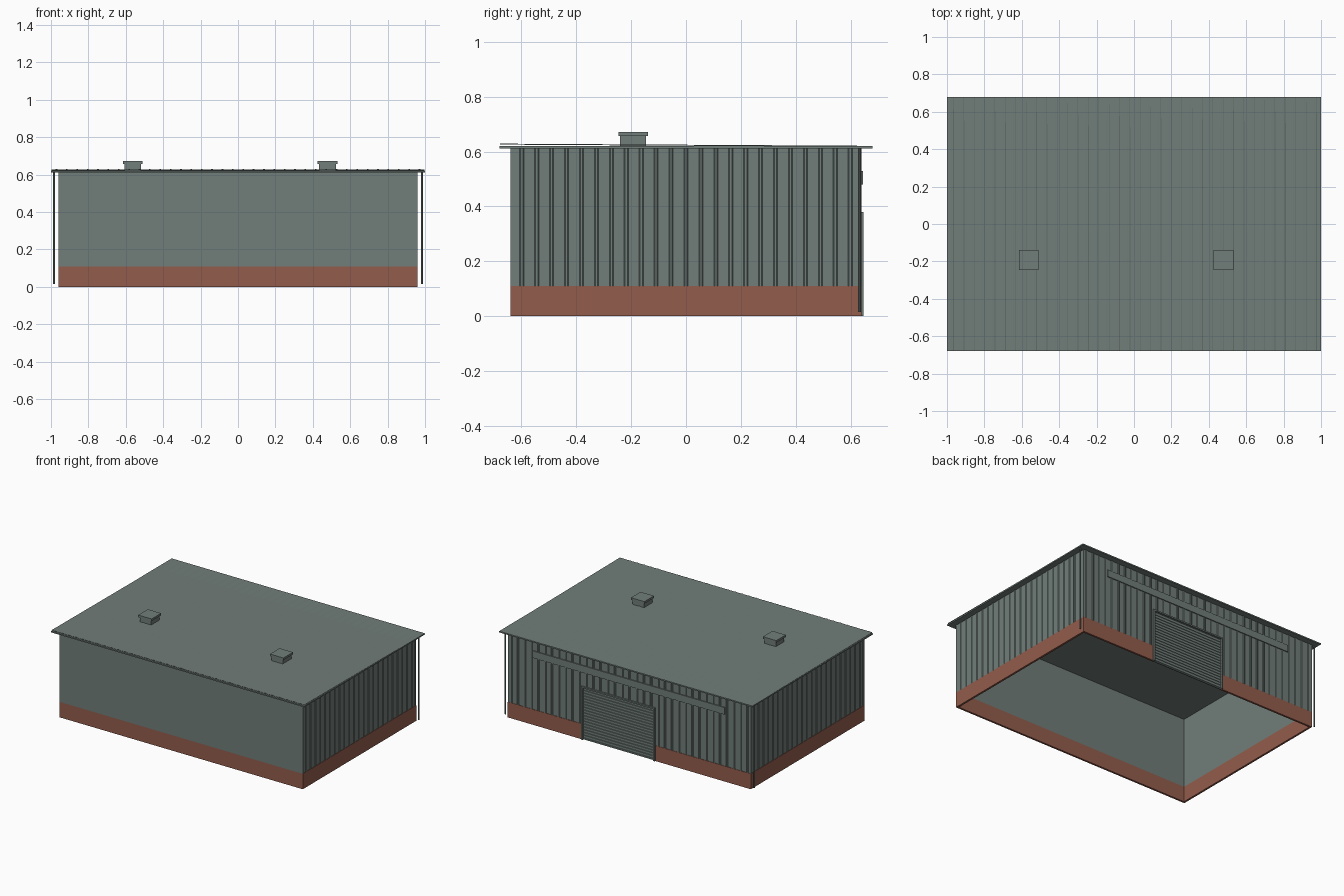
import bpy, math
from mathutils import Vector

if "Cube" in bpy.data.objects:
    bpy.data.objects.remove(bpy.data.objects["Cube"])


def material(name, rgb):
    m = bpy.data.materials.new(name)
    m.diffuse_color = (*rgb, 1)
    m.use_nodes = True
    m.node_tree.nodes["Principled BSDF"].inputs["Base Color"].default_value = m.diffuse_color
    return m


STEEL = material("grey_green_steel", (0.165, 0.207, 0.193))
BRICK = material("red_brick", (0.290, 0.107, 0.071))


def prism(name, ring, sweep, mat):
    """Extrude a closed ring of points along the sweep vector."""
    n = len(ring)
    sweep = Vector(sweep)
    verts = [Vector(p) for p in ring] + [Vector(p) + sweep for p in ring]
    faces = [(i, (i + 1) % n, n + (i + 1) % n, n + i) for i in range(n)]
    faces += [tuple(reversed(range(n))), tuple(range(n, 2 * n))]
    me = bpy.data.meshes.new(name)
    me.from_pydata(verts, [], faces)
    me.materials.append(mat)
    ob = bpy.data.objects.new(name, me)
    bpy.context.collection.objects.link(ob)
    # consistent outward normals
    import bmesh
    bm = bmesh.new()
    bm.from_mesh(me)
    bmesh.ops.recalc_face_normals(bm, faces=bm.faces)
    bm.to_mesh(me)
    bm.free()
    return ob


def box(name, x0, x1, y0, y1, z0, z1, mat=STEEL):
    ring = [(x0, y0, z0), (x1, y0, z0), (x1, y1, z0), (x0, y1, z0)]
    return prism(name, ring, (0, 0, z1 - z0), mat)


def ribbed(name, start, end, out, sweep, thick, depth=0.003, pitch=0.055, mat=STEEL):
    """Trapezoid-ribbed sheet: profile from start to end, ribs along 'out'."""
    a, b, out = Vector(start), Vector(end), Vector(out)
    length = (b - a).length
    d = (b - a) / length
    count = max(1, round(length / pitch))
    p = length / count
    ring = [a - out * depth]
    for i in range(count):
        for t, h in ((0.36, -depth), (0.43, 0), (0.57, 0), (0.64, -depth)):
            ring.append(a + d * (i + t) * p + out * h)
    ring += [b - out * depth, b - out * thick, a - out * thick]
    return prism(name, ring, sweep, mat)


W, D, T = 0.96, 0.64, 0.014
PLINTH, EAVE = 0.11, 0.612
DOOR0, DOOR1, DOOR_TOP = -0.20, 0.37, 0.38
RISE = (0, 0, EAVE - PLINTH)

# Brick plinth, open below, interrupted by the door
box("plinth_front", -W, W, -D, -D + T, 0, PLINTH, BRICK)
for s, side in ((-1, "left"), (1, "right")):
    x0, x1 = sorted((s * W, s * (W - T)))
    box("plinth_" + side, x0, x1, -D + T, D - T, 0, PLINTH, BRICK)
box("plinth_back_left", -W, DOOR0, D - T, D, 0, PLINTH, BRICK)
box("plinth_back_right", DOOR1, W, D - T, D, 0, PLINTH, BRICK)

# Steel cladding: plain front, ribbed sides and back
box("wall_front", -W, W, -D, -D + T, PLINTH, EAVE)
for s, side in ((-1, "left"), (1, "right")):
    ribbed("wall_" + side, (s * W, -D + T, PLINTH), (s * W, D - T, PLINTH),
           (s, 0, 0), RISE, T)
ribbed("wall_back_left", (-W, D, PLINTH), (DOOR0, D, PLINTH), (0, 1, 0), RISE, T)
ribbed("wall_back_right", (DOOR1, D, PLINTH), (W, D, PLINTH), (0, 1, 0), RISE, T)
ribbed("wall_over_door", (DOOR0, D, DOOR_TOP), (DOOR1, D, DOOR_TOP), (0, 1, 0),
       (0, 0, EAVE - DOOR_TOP), T)

# Roller door with horizontal slats, and its frame
ribbed("roller_door", (DOOR0, D - 0.002, 0), (DOOR0, D - 0.002, DOOR_TOP), (0, 1, 0),
       (DOOR1 - DOOR0, 0, 0), 0.01, pitch=0.02)
for x, side in ((DOOR0, "left"), (DOOR1, "right")):
    box("door_jamb_" + side, x - 0.006, x + 0.006, D - T, D + 0.008, 0, DOOR_TOP)
box("door_lintel", DOOR0, DOOR1, D - T, D + 0.008, DOOR_TOP - 0.01, DOOR_TOP)

# Long panel above the door
box("back_panel", -0.755, 0.76, D - 0.002, D + 0.005, 0.48, 0.53)

# Roof slab and the slightly sloping ribbed sheet above it
box("roof_slab", -1, 1, -0.68, 0.68, 0.611, 0.62)
ribbed("roof_sheet", (-0.998, -0.678, 0.629), (0.998, -0.678, 0.629), (0, 0, 1),
       (0, 1.356, -0.008), 0.0035, depth=0.002)

# Roof vents
for x, side in ((-0.563, "left"), (0.478, "right")):
    box("vent_base_" + side, x - 0.045, x + 0.045, -0.24, -0.145, 0.618, 0.657)
    box("vent_cap_" + side, x - 0.053, x + 0.053, -0.246, -0.138, 0.657, 0.672)

# Downpipes at the back corners
for s, side in ((-1, "left"), (1, "right")):
    ring = [(s * 0.983 + 0.005 * math.cos(k * math.pi / 4),
             0.633 + 0.005 * math.sin(k * math.pi / 4), 0.015) for k in range(8)]
    prism("downpipe_" + side, ring, (0, 0, 0.598), STEEL)
